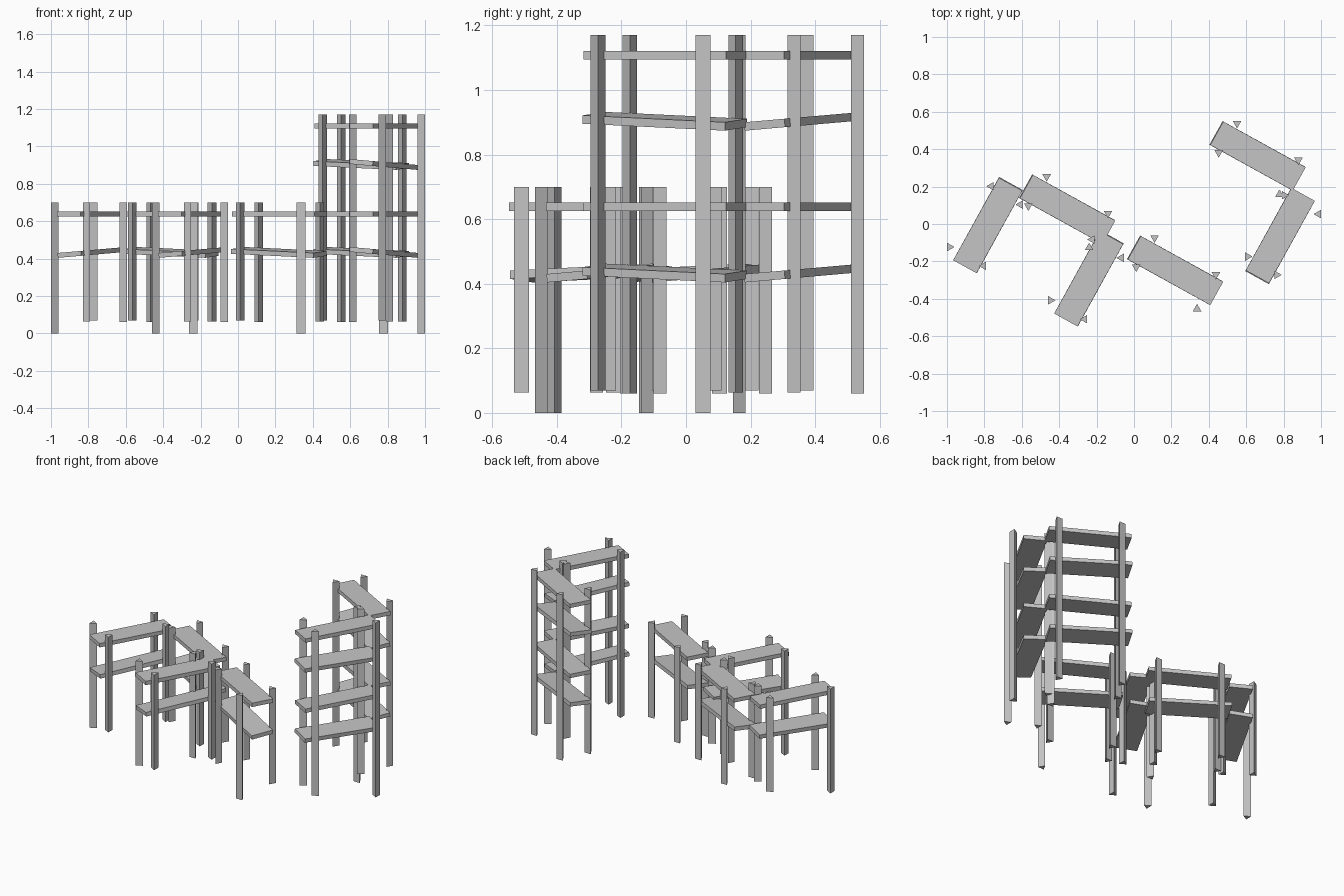
import bpy, bmesh
from math import radians, sin, cos, pi
from mathutils import Matrix, Vector

cube = bpy.data.objects.get("Cube")
if cube:
    bpy.data.objects.remove(cube, do_unlink=True)

grey = bpy.data.materials.new("light_grey")
grey.use_nodes = True
colour = (0.56, 0.56, 0.56, 1)
grey.diffuse_color = colour
grey.node_tree.nodes["Principled BSDF"].inputs["Base Color"].default_value = colour

LENGTH, WIDTH, THICK = 0.504, 0.143, 0.026
SKEW = radians(-29)      # planks lie skewed within each frame
SIDE, DEPTH = 0.046, 0.04  # triangular post section
POST_TOP = 0.70


def finish(name, bm, matrix):
    bmesh.ops.recalc_face_normals(bm, faces=bm.faces)
    mesh = bpy.data.meshes.new(name)
    bm.to_mesh(mesh)
    bm.free()
    mesh.materials.append(grey)
    obj = bpy.data.objects.new(name, mesh)
    obj.matrix_world = matrix
    bpy.context.collection.objects.link(obj)


def plank(name, frame, z, tilt=0, shift=0):
    bm = bmesh.new()
    bmesh.ops.create_cube(bm, size=1)
    bmesh.ops.scale(bm, vec=(LENGTH, WIDTH, THICK), verts=bm.verts)
    bmesh.ops.translate(bm, vec=(shift, 0, 0), verts=bm.verts)
    local = (Matrix.Translation((0, 0, z)) @ Matrix.Rotation(tilt, 4, 'X')
             @ Matrix.Rotation(SKEW, 4, 'Z'))
    finish(name, bm, frame @ local)


def post(name, frame, x, y, bottom, point):
    # point is the direction of the prism's sharp edge: 1 back, -1 front
    bm = bmesh.new()
    corners = [(-SIDE / 2, -point * DEPTH / 2), (SIDE / 2, -point * DEPTH / 2),
               (0, point * DEPTH / 2)]
    base = bm.faces.new([bm.verts.new((x + a, y + b, bottom)) for a, b in corners])
    new = bmesh.ops.extrude_face_region(bm, geom=[base])["geom"]
    top = [v for v in new if isinstance(v, bmesh.types.BMVert)]
    bmesh.ops.translate(bm, vec=(0, 0, POST_TOP - bottom), verts=top)
    finish(name, bm, frame)


# Posts: name, x, y, bottom height, direction of the sharp edge
POSTS = [("back_post", -0.112, 0.168, 0.06, -1),
         ("left_end_post", -0.21, 0.012, 0.07, -1),
         ("right_end_post", 0.216, -0.028, 0.063, -1),
         ("long_front_post", 0.115, -0.198, 0, 1)]


def shelf_unit(name, x, y, z, turn):
    frame = Matrix.Translation((x, y, z)) @ Matrix.Rotation(radians(turn), 4, 'Z')
    plank(name + "_top_plank", frame, 0.638)
    plank(name + "_tilted_plank", frame, 0.433, radians(5), -0.004)
    for part, px, py, bottom, point in POSTS:
        post(name + "_" + part, frame, px, py, bottom, point)


# Row of single frames, zigzagging
shelf_unit("far_end_frame", -0.782, -0.008, 0, -90)
shelf_unit("second_frame", -0.355, 0.078, 0, 0)
shelf_unit("third_frame", -0.242, -0.293, 0, -90)
shelf_unit("fourth_frame", 0.222, -0.249, 0, 0)

# Two stacked towers
for level, z in (("lower", 0), ("upper", 0.47)):
    shelf_unit(level + "_side_tower", 0.782, -0.062, z, 90)
    shelf_unit(level + "_back_tower", 0.663, 0.363, z, 0)
